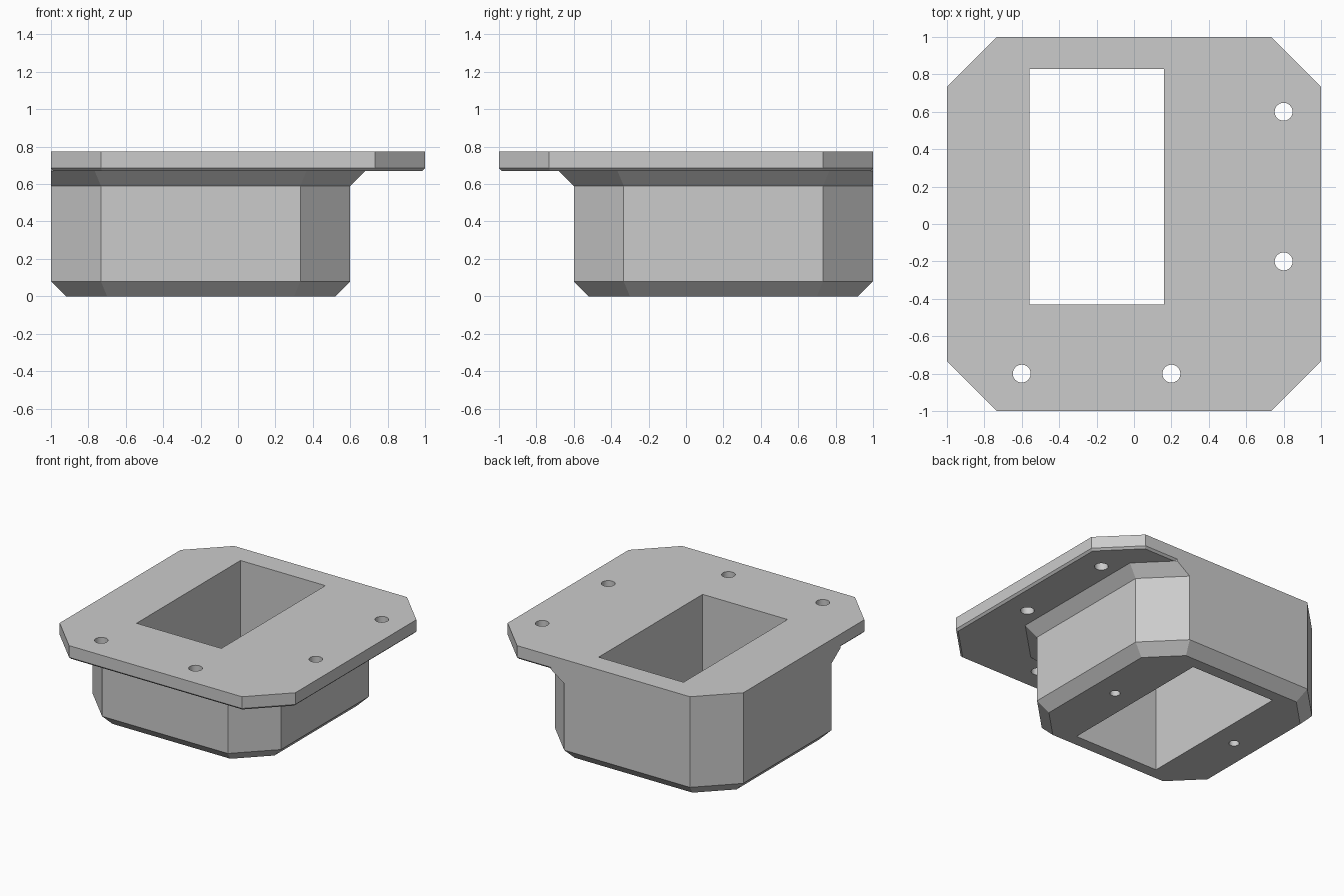
import bpy, bmesh, math
from mathutils import Matrix, Vector

cube = bpy.data.objects.get("Cube")
if cube:
    bpy.data.objects.remove(cube, do_unlink=True)

# One plain grey for the whole casting
grey = bpy.data.materials.new("light_grey")
grey.use_nodes = True
grey.diffuse_color = (0.6, 0.6, 0.6, 1)
grey.node_tree.nodes["Principled BSDF"].inputs["Base Color"].default_value = (0.6, 0.6, 0.6, 1)

CUT = 0.2667           # corner cut of every outline
BEVEL = 0.08           # body bevel and flare
FLUSH = (2, 3, 4)      # sides +y, +y-x and -x, where body and plate are flush


def outline(low, high, cx, cy, grow=0.0, keep=()):
    """Square with cut corners; each side moves out by grow unless kept."""
    half = (high - low) / 2
    diagonal = (2 * half - CUT) / math.sqrt(2)
    sides = []
    for i in range(8):
        a = i * math.pi / 4
        d = (diagonal if i % 2 else half) + (0 if i in keep else grow)
        sides.append((math.cos(a), math.sin(a), d))
    points = []
    for i in range(8):
        (a, b, d), (e, f, g) = sides[i], sides[(i + 1) % 8]
        det = a * f - b * e
        points.append((round(cx + (d * f - b * g) / det, 4),
                       round(cy + (a * g - d * e) / det, 4)))
    return points


def make(name, bm):
    bmesh.ops.recalc_face_normals(bm, faces=bm.faces)
    mesh = bpy.data.meshes.new(name)
    bm.to_mesh(mesh)
    bm.free()
    mesh.materials.append(grey)
    obj = bpy.data.objects.new(name, mesh)
    bpy.context.collection.objects.link(obj)
    return obj


def loft(name, levels):
    """Closed solid through (outline, height) levels."""
    bm = bmesh.new()
    rings = [[bm.verts.new((x, y, z)) for x, y in pts] for pts, z in levels]
    for lo, hi in zip(rings, rings[1:]):
        for i in range(8):
            j = (i + 1) % 8
            bm.faces.new((lo[i], lo[j], hi[j], hi[i]))
    bm.faces.new(rings[0][::-1])
    bm.faces.new(rings[-1])
    return make(name, bm)


def combine(target, other, operation):
    mod = target.modifiers.new(operation.lower(), "BOOLEAN")
    mod.object = other
    mod.operation = operation
    mod.solver = "EXACT"
    bpy.context.view_layer.objects.active = target
    bpy.ops.object.modifier_apply(modifier=mod.name)
    bpy.data.objects.remove(other, do_unlink=True)


# Body: bevelled foot, straight wall, flare under the plate on the free sides
def body_ring(grow, keep=()):
    return outline(-0.8, 0.8, -0.2, 0.2, grow, keep)


wide = body_ring(BEVEL, FLUSH)
body = loft("flanged_housing", [
    (body_ring(-BEVEL), 0), (body_ring(0), 0.08),
    (body_ring(0), 0.59), (wide, 0.67), (wide, 0.73)])

# Mounting plate with a fine bevel on its lower edge
plate = loft("mounting_plate", [
    (outline(-1, 1, 0, 0, -0.015), 0.67),
    (outline(-1, 1, 0, 0), 0.685), (outline(-1, 1, 0, 0), 0.775)])
combine(body, plate, "UNION")

# Cutters: the through opening, four plate holes, two blind holes in the foot
bm = bmesh.new()
bmesh.ops.create_cube(bm, size=1, matrix=Matrix.LocRotScale(
    Vector((-0.2, 0.2, 0.4)), None, Vector((0.72, 1.26, 1.2))))


def drill(x, y, z, radius, depth):
    bmesh.ops.create_cone(bm, cap_ends=True, segments=32, radius1=radius, radius2=radius,
                          depth=depth, matrix=Matrix.Translation((x, y, z)))


for x, y in ((0.8, 0.6), (0.8, -0.2), (-0.6, -0.8), (0.2, -0.8)):
    drill(x, y, 0.75, 0.048, 0.3)
for side in (-1, 1):
    drill(-0.2 + side * 0.54, 0.2, 0.1, 0.036, 0.4)
combine(body, make("hole_cutter", bm), "DIFFERENCE")

# Smooth only the round holes; every other edge stays sharp
bpy.ops.object.select_all(action="DESELECT")
body.select_set(True)
bpy.context.view_layer.objects.active = body
bpy.ops.object.shade_smooth_by_angle(angle=math.radians(20))
